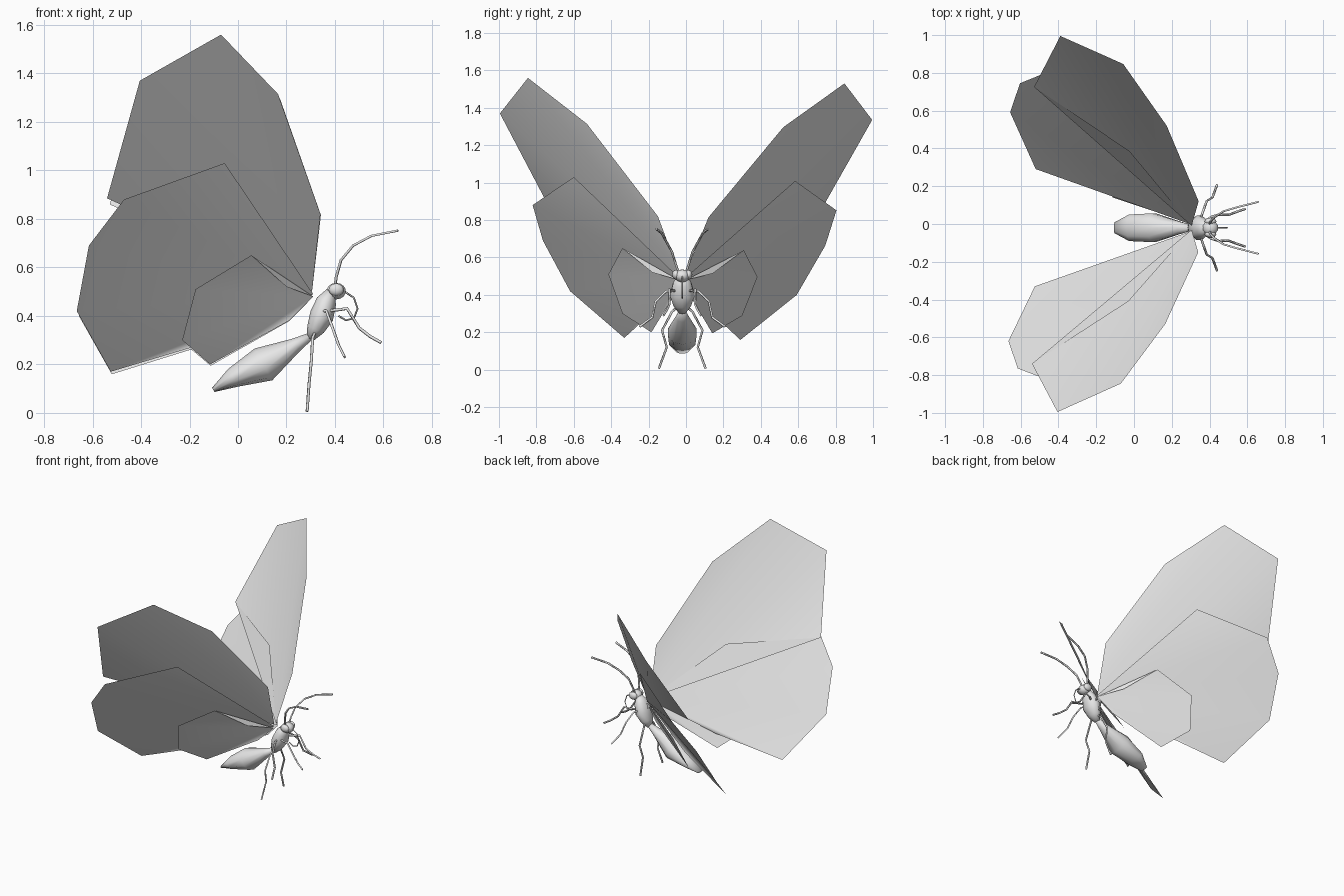
import bpy, math
from mathutils import Vector, Matrix

if "Cube" in bpy.data.objects:
    bpy.data.objects.remove(bpy.data.objects["Cube"])

MID = -0.02  # body centre line in y

grey = bpy.data.materials.new("light_grey")
grey.diffuse_color = (0.8, 0.8, 0.8, 1)
grey.use_nodes = True
grey.node_tree.nodes["Principled BSDF"].inputs["Base Color"].default_value = grey.diffuse_color


def add_mesh(name, verts, faces, angle=80):
    me = bpy.data.meshes.new(name)
    me.from_pydata([tuple(v) for v in verts], [], faces)
    me.materials.append(grey)
    ob = bpy.data.objects.new(name, me)
    bpy.context.collection.objects.link(ob)
    bpy.ops.object.select_all(action='DESELECT')
    ob.select_set(True)
    bpy.context.view_layer.objects.active = ob
    bpy.ops.object.shade_smooth_by_angle(angle=math.radians(angle))
    return ob


def loft(name, rings, sides=10):
    """Elliptical rings (x, z, radius in the side plane, radius in y) along a path."""
    verts, faces = [], []
    n = len(rings)
    axis = Vector((rings[-1][0] - rings[0][0], 0, rings[-1][1] - rings[0][1])).normalized()
    up = Vector((-axis.z, 0, axis.x))
    for x, z, r, ry in rings:
        for i in range(sides):
            a = 2 * math.pi * i / sides
            verts.append(Vector((x, MID, z)) + up * r * math.cos(a) + Vector((0, ry * math.sin(a), 0)))
    for k in range(n - 1):
        for i in range(sides):
            j = (i + 1) % sides
            faces.append((k * sides + i, k * sides + j, (k + 1) * sides + j, (k + 1) * sides + i))
    faces.append(tuple(reversed(range(sides))))
    faces.append(tuple(range((n - 1) * sides, n * sides)))
    return add_mesh(name, verts, faces)


def ball(name, loc, scale, segs=10, rings=7):
    bpy.ops.mesh.primitive_uv_sphere_add(segments=segs, ring_count=rings, location=loc)
    ob = bpy.context.object
    ob.name = name
    ob.scale = scale
    ob.data.materials.append(grey)
    bpy.ops.object.shade_smooth()
    return ob


def tube(name, pts, r):
    cu = bpy.data.curves.new(name, 'CURVE')
    cu.dimensions = '3D'
    cu.bevel_depth = r
    cu.bevel_resolution = 0
    cu.use_fill_caps = True
    sp = cu.splines.new('POLY')
    sp.points.add(len(pts) - 1)
    for p, c in zip(sp.points, pts):
        p.co = (*c, 1)
    cu.materials.append(grey)
    ob = bpy.data.objects.new(name, cu)
    bpy.context.collection.objects.link(ob)
    bpy.ops.object.select_all(action='DESELECT')
    ob.select_set(True)
    bpy.context.view_layer.objects.active = ob
    bpy.ops.object.convert(target='MESH')


# body
loft("abdomen", [(0.305, 0.32, 0.014, 0.016), (0.24, 0.28, 0.03, 0.035),
                 (0.105, 0.20, 0.075, 0.08), (-0.02, 0.145, 0.042, 0.074),
                 (-0.102, 0.095, 0.01, 0.03)])
loft("thorax", [(0.385, 0.505, 0.018, 0.025), (0.365, 0.46, 0.042, 0.052),
                (0.345, 0.40, 0.05, 0.068), (0.32, 0.345, 0.037, 0.05),
                (0.298, 0.305, 0.016, 0.02)])
ball("head", (0.405, MID, 0.502), (0.042, 0.042, 0.034))

# proboscis
tube("proboscis", [(0.44, MID, 0.50), (0.478, MID, 0.475), (0.493, MID, 0.43),
                   (0.478, MID, 0.39), (0.445, MID, 0.382), (0.415, MID, 0.40)], 0.004)

# eyes, antennae and legs: y is the distance out from the centre line
limbs = {
    "antenna": [(0.40, 0.02, 0.52), (0.405, 0.033, 0.56), (0.425, 0.055, 0.63),
                (0.475, 0.088, 0.69), (0.55, 0.11, 0.73), (0.66, 0.138, 0.752)],
    "front_leg": [(0.37, 0.03, 0.42), (0.41, 0.058, 0.425), (0.45, 0.07, 0.43),
                  (0.50, 0.068, 0.35), (0.545, 0.085, 0.315), (0.59, 0.10, 0.29)],
    "middle_leg": [(0.35, 0.04, 0.42), (0.365, 0.085, 0.42), (0.385, 0.142, 0.365),
                   (0.415, 0.16, 0.28), (0.44, 0.228, 0.23)],
    "hind_leg": [(0.32, 0.02, 0.34), (0.308, 0.055, 0.31), (0.302, 0.108, 0.21),
                 (0.293, 0.083, 0.12), (0.285, 0.125, 0.006)],
}
for side, s in (("left", -1), ("right", 1)):
    ball(side + "_eye", (0.405, MID + s * 0.034, 0.508), (0.032, 0.02, 0.026), 8, 6)
    for name, pts in limbs.items():
        tube(side + "_" + name, [(x, MID + s * y, z) for x, y, z in pts], 0.0065)

# wings: thin sheets fanned out from the root (first point)
wings = {
    "fore_wing": [(0.305, 0.01, 0.50), (0.34, 0.13, 0.82), (0.165, 0.51, 1.315),
                  (-0.07, 0.825, 1.56), (-0.405, 0.975, 1.37), (-0.54, 0.72, 0.885),
                  (-0.03, 0.39, 0.83)],
    "hind_wing": [(0.31, 0.015, 0.49), (-0.055, 0.58, 1.03), (-0.47, 0.80, 0.88),
                  (-0.615, 0.745, 0.69), (-0.665, 0.60, 0.42), (-0.525, 0.31, 0.17),
                  (-0.10, 0.17, 0.297)],
    "lower_wing": [(0.31, 0.02, 0.48), (0.20, 0.16, 0.52), (0.055, 0.32, 0.65),
                   (-0.175, 0.395, 0.51), (-0.23, 0.32, 0.30), (-0.115, 0.165, 0.20),
                   (0.21, 0.055, 0.38)],
}
root = Vector((0.31, MID, 0.5))
# the right wings hang slightly lower and further forward
lean = Matrix.Rotation(-0.015, 3, 'Z') @ Matrix.Rotation(-0.035, 3, 'X')
for name, pts in wings.items():
    fan = [(0, i, i + 1) for i in range(1, len(pts) - 1)]
    left = [Vector((x, MID - y, z)) for x, y, z in pts]
    right = [root + lean @ (Vector((x, MID + y, z)) - root) for x, y, z in pts]
    add_mesh("left_" + name, left, fan)
    add_mesh("right_" + name, right, [f[::-1] for f in fan])
